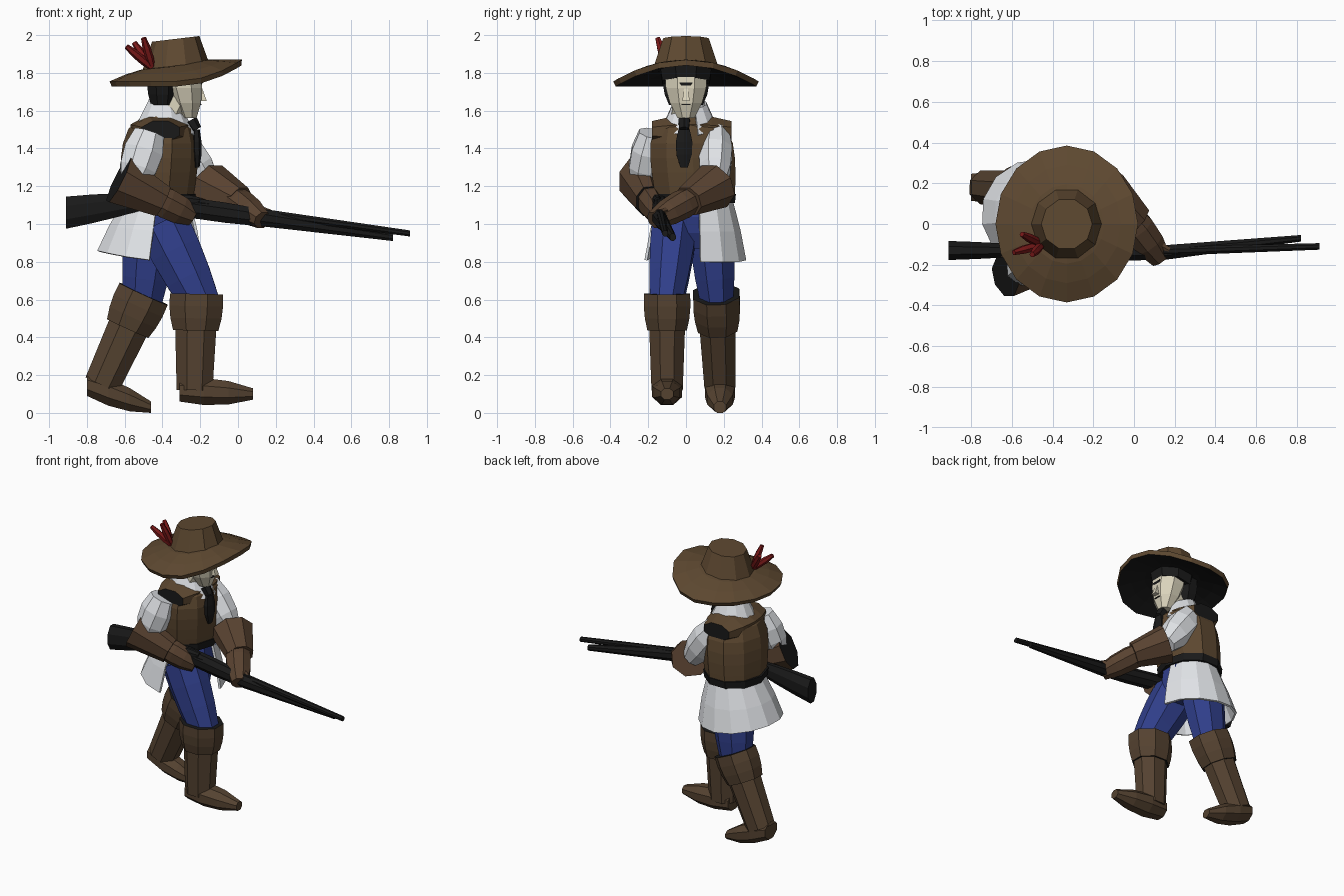
import bpy, bmesh, math
from mathutils import Vector

if "Cube" in bpy.data.objects:
    bpy.data.objects.remove(bpy.data.objects["Cube"], do_unlink=True)


def material(name, red, green, blue):
    mat = bpy.data.materials.new(name)
    mat.use_nodes = True
    colour = (red, green, blue, 1)
    mat.diffuse_color = colour
    shader = next(node for node in mat.node_tree.nodes if node.type == "BSDF_PRINCIPLED")
    shader.inputs["Base Color"].default_value = colour
    shader.inputs["Roughness"].default_value = .9
    return mat


leather = material("brown leather", .11, .065, .03)
boot_hide = material("dark boot leather", .09, .055, .03)
glove_hide = material("reddish glove leather", .1, .055, .03)
linen = material("white linen", .75, .77, .8)
blue_cloth = material("blue cloth", .03, .05, .26)
black = material("black", .01, .01, .01)
skin = material("pale skin", .7, .65, .5)
red_feather = material("red feather", .2, .01, .01)

X, Y, Z = Vector((1, 0, 0)), Vector((0, 1, 0)), Vector((0, 0, 1))


def mix(first, second, t):
    return first + (second - first) * t


def taper(first, last, bulge=0):
    """Radius rule: a straight taper, swollen in the middle by bulge."""
    return lambda t: mix(first, last, t) + bulge * math.sin(math.pi * t)


def finish(name, bm, materials):
    mesh = bpy.data.meshes.new(name)
    bm.to_mesh(mesh)
    bm.free()
    for mat in materials:
        mesh.materials.append(mat)
    obj = bpy.data.objects.new(name, mesh)
    bpy.context.collection.objects.link(obj)
    return obj


def limb(name, mat, start, end, radius, flat=1, sides=8, rings=4, ref=Y, axis=None, end_mat=None):
    """Faceted tube from start to end; flat scales its radius along ref."""
    bm = bmesh.new()
    along = (axis or end - start).normalized()
    u = (ref - along * ref.dot(along)).normalized()
    v = along.cross(u)
    loops = []
    for ring in range(rings):
        t = ring / (rings - 1)
        reach = radius(t) / math.cos(math.pi / sides)
        centre = start.lerp(end, t)
        angles = [math.tau * (k + .5) / sides for k in range(sides)]
        loops.append([bm.verts.new(centre + reach * (u * flat * math.cos(a) + v * math.sin(a))) for a in angles])
    for low, high in zip(loops, loops[1:]):
        for k in range(sides):
            after = (k + 1) % sides
            bm.faces.new((low[k], low[after], high[after], high[k]))
    for loop in (loops[0], loops[-1]):
        bm.faces.new(loop).material_index = 1 if end_mat else 0
    bmesh.ops.recalc_face_normals(bm, faces=bm.faces)
    return finish(name, bm, [mat, end_mat] if end_mat else [mat])


def sheet(name, materials, surface, start, end, columns, rows, thickness):
    """Sweep a thin sheet round the vertical axis; surface(cos, sin, t) places its points."""
    bm = bmesh.new()
    grid = []
    for column in range(columns + 1):
        angle = math.radians(mix(start, end, column / columns))
        grid.append([bm.verts.new(surface(math.cos(angle), math.sin(angle), row / rows)) for row in range(rows + 1)])
    for here, there in zip(grid, grid[1:]):
        for row in range(rows):
            bm.faces.new((here[row], here[row + 1], there[row + 1], there[row]))
    bmesh.ops.remove_doubles(bm, verts=bm.verts, dist=.001)
    obj = finish(name, bm, materials)
    solid = obj.modifiers.new("thickness", "SOLIDIFY")
    solid.thickness = thickness
    solid.offset = -1
    solid.material_offset = len(materials) - 1


# Hat: drooping brim raised at the front, dark lining, tilted crown, feathers
hat = Vector((-.33, 0, 1.85))


def brim_surface(c, s, t):
    rim = -.095 + .115 * max(c, 0) ** 2
    height = mix(.02 * c, rim, t ** 1.6)
    return hat + X * c * mix(.1, .35, t) + Y * s * mix(.1, .385, t) + Z * height


sheet("hat_brim", [leather, black], brim_surface, 0, 360, 16, 3, .03)
hat_tilt = Z - X * .12
limb("hat_crown", leather, hat - Z * .02, hat + Z * .13, taper(.17, .12), sides=10, axis=hat_tilt)
limb("hat_lining", black, hat - Z * .05, hat, taper(.12, .13), sides=10, axis=hat_tilt)
feather_root = hat - X * .12 - Y * .1 - Z * .03
for label, lean, side in (("back", .14, -.04), ("middle", .1, .05), ("front", .05, -.05)):
    tip = feather_root - X * lean + Y * side + Z * (.19 - lean / 2)
    limb("feather_" + label, red_feather, feather_root, tip, taper(.012, .012, .008), sides=6)

# Head with hair, band, nose and small painted features
head = Vector((-.3, 0, 1.7))
nape = head - X * .1
brow = head + X * .1
limb("head", skin, head + X * .04 - Z * .14, head + Z * .1, taper(.04, .1, .02), flat=1.1, axis=Z)
limb("neck", skin, nape - Z * .2, head, taper(.08, .07), axis=Z)
limb("hair_back", black, nape - Z * .07, nape + Z * .1, taper(.06, .08, .01), flat=1.5, axis=Z)
limb("hair_band", black, head + Z * .05 - X * .02, head + Z * .14 - X * .02, taper(.125, .14), axis=Z - X * .2)
limb("nose", skin, brow + Z * .02, brow + X * .015 - Z * .05, taper(.01, .02), sides=4, axis=Z)
limb("eye_patch", black, brow + Z * .05, brow + Z * .015, taper(.012, .005), flat=3, sides=4, axis=Z)
limb("moustache", black, brow - Z * .065, brow - Z * .07, taper(.008, .008), flat=3, sides=4, axis=Z)

# Torso: vest with yoke, collar, neck tie, belt
waist = Vector((-.43, .05, 1.12))
throat = Vector((-.4, .02, 1.58))


def vest_radius(t):
    return .18 * (1 - t ** 8 / 2) + .015 * math.sin(math.pi * t)


def collar_surface(c, s, t):
    height = .06 - .12 * t - .05 * max(c, 0) * t - .03 * c * (1 - t)
    return throat + X * (.02 + c * mix(.09, .165, t)) + Y * s * mix(.09, .15, t) + Z * height


limb("vest", leather, waist, throat, vest_radius, flat=1.15, sides=10, rings=7, axis=Z)
yoke = throat - Z * .09 - X * .01
limb("vest_yoke", leather, yoke - Y * .2, yoke + Y * .22, taper(.1, .1, .06), flat=.55, rings=5, ref=Z, end_mat=black)
limb("belt", black, waist - Z * .01, waist + Z * .04, taper(.19, .195), flat=1.1, sides=10, axis=Z)
sheet("collar", [linen], collar_surface, 18, 342, 11, 2, .01)
tie = throat + X * .18 - Y * .03 - Z * .08
limb("neck_tie_knot", black, tie + Z * .05 - X * .03, tie, taper(.03, .025), sides=6)
limb("neck_tie_tail", black, tie, tie - Z * .2 + X * .005, taper(.015, .01, .01), flat=2, sides=6)


# Shirt skirt, open at the front right
def skirt_surface(c, s, t):
    flare = t ** .8
    centre = waist - X * .04 * t
    hem = -.29 - .03 * c - .02 * s * s
    return centre + X * c * mix(.18, .28, flare) + Y * s * mix(.2, .27, flare) + Z * hem * t


sheet("shirt_skirt", [linen], skirt_surface, 6, 270, 10, 2, .015)
limb("hips", blue_cloth, waist - Z * .25, waist, taper(.12, .17, .03), flat=.9, axis=Z)


# Legs: thigh, folded boot cuff, shaft and foot
def leg(side, hip, knee, ankle, toe):
    limb(side + "_thigh", blue_cloth, hip, hip.lerp(knee, 1.15), taper(.14, .1, .01), flat=.85)
    limb(side + "_boot_cuff", boot_hide, knee, knee.lerp(ankle, .38), taper(.14, .12, .01), flat=.87, end_mat=black)
    limb(side + "_boot_shaft", boot_hide, knee.lerp(ankle, .3), ankle, taper(.11, .095), flat=.87)
    limb(side + "_foot", boot_hide, ankle - X * .08, toe, taper(.06, .03, .025), flat=1.1, axis=X)


leg("right", Vector((-.4, -.06, 1)), Vector((-.22, -.1, .63)), Vector((-.23, -.1, .12)), Vector((.08, -.1, .1)))
leg("left", Vector((-.46, .13, 1)), Vector((-.5, .16, .63)), Vector((-.72, .18, .15)), Vector((-.46, .18, .03)))


# Arms: sleeve, flared glove cuff and hand
def arm(side, shoulder, elbow, wrist, hand, flare, flat, ref, lining):
    limb(side + "_sleeve", linen, shoulder, elbow, taper(.08, .06, .035), flat=.85)
    opening = elbow.lerp(wrist, -flare)
    limb(side + "_glove_cuff", glove_hide, opening, wrist, taper(.13, .085), flat, ref=ref, end_mat=lining)
    limb(side + "_glove", glove_hide, elbow.lerp(wrist, .7), hand, taper(.07, .05, .02), flat, ref=ref)


arm("right", Vector((-.47, -.18, 1.48)), Vector((-.56, -.24, 1.2)), Vector((-.4, -.2, 1.12)),
    Vector((-.24, -.14, 1.04)), .45, .75, Y, black)
left_hand = Vector((.13, -.17, 1.02))
arm("left", Vector((-.36, .16, 1.48)), Vector((-.15, .15, 1.2)), Vector((.01, .01, 1.12)), left_hand, 0, .9, Z, glove_hide)
limb("left_thumb", glove_hide, left_hand + Y * .1 + Z * .06 - X * .07, left_hand + X * .04 + Y * .04 + Z * .04,
     taper(.03, .015), sides=6)


# Long gun: butt, grip, fore end, barrel and lock
def gun_part(name, start, end, radius, flat=.8):
    limb("gun_" + name, black, start, end, radius, flat, axis=X)


butt = Vector((-.91, -.13, 1.06))
grip = Vector((-.5, -.13, 1.12))
balance = Vector((.15, -.14, 1.03))
muzzle = Vector((.91, -.11, .95))
gun_part("butt", butt, grip, taper(.085, .045, .005), .55)
gun_part("grip", grip, balance, taper(.045, .045, .01))
gun_part("fore_end", balance, muzzle - X * .09 + Y * .04 - Z * .02, taper(.045, .02))
gun_part("barrel", grip.lerp(muzzle, .2) - Y * .02 + Z * .02, muzzle, taper(.025, .016), 1)
gun_part("lock", grip + X * .15 - Y * .03 + Z * .01, grip + X * .3 - Y * .02, taper(.02, .02, .01))
